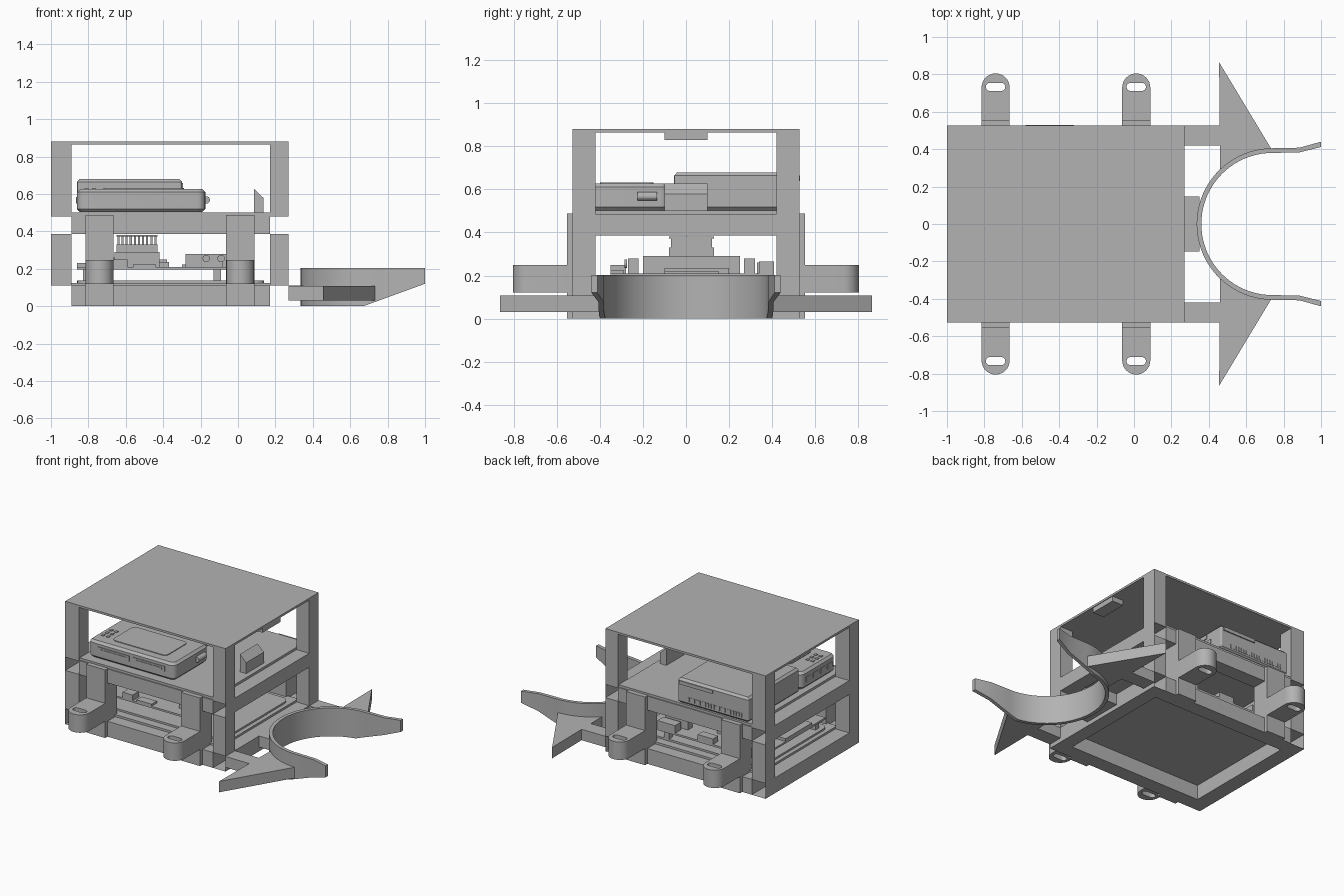
import bpy, bmesh, math
from mathutils import Vector

if "Cube" in bpy.data.objects:
    bpy.data.objects.remove(bpy.data.objects["Cube"], do_unlink=True)

grey = bpy.data.materials.new("neutral_grey")
grey.use_nodes = True
COLOUR = (0.45, 0.45, 0.45, 1)
grey.diffuse_color = COLOUR
grey.node_tree.nodes["Principled BSDF"].inputs["Base Color"].default_value = COLOUR


def finish(name, bm):
    bmesh.ops.recalc_face_normals(bm, faces=bm.faces)
    mesh = bpy.data.meshes.new(name)
    bm.to_mesh(mesh)
    bm.free()
    mesh.materials.append(grey)
    ob = bpy.data.objects.new(name, mesh)
    bpy.context.collection.objects.link(ob)
    return ob


def box(name, x, y, z, open_ends=False, bevel=0, round_corners=0):
    """Box from (min, max) pairs, optionally open along y or with softened edges."""
    bm = bmesh.new()
    bmesh.ops.create_cube(bm, size=1)
    for v in bm.verts:
        v.co = Vector([r[0] if c < 0 else r[1] for c, r in zip(v.co, (x, y, z))])
    if open_ends:
        bm.normal_update()
        ends = [f for f in bm.faces if abs(f.normal.y) > 0.9]
        bmesh.ops.delete(bm, geom=ends, context='FACES_ONLY')
    if round_corners:
        upright = [e for e in bm.edges if abs(e.verts[0].co.z - e.verts[1].co.z) > 0.001]
        bmesh.ops.bevel(bm, geom=upright, offset=round_corners, segments=5,
                        profile=0.5, affect='EDGES')
    if bevel:
        bm.normal_update()
        rims = {e for f in bm.faces if abs(f.normal.z) > 0.9 for e in f.edges}
        bmesh.ops.bevel(bm, geom=list(rims), offset=bevel, segments=1, affect='EDGES')
    return finish(name, bm)


def prism(name, loops, z0, z1, cut=None):
    """Extrude an outline, with optional holes, from z0 up to z1."""
    bm = bmesh.new()
    for loop in loops:
        vs = [bm.verts.new((px, py, z0)) for px, py in loop]
        for a, b in zip(vs, vs[1:] + vs[:1]):
            bm.edges.new((a, b))
    bmesh.ops.triangle_fill(bm, edges=bm.edges[:], use_beauty=True, use_dissolve=False)
    ext = bmesh.ops.extrude_face_region(bm, geom=bm.faces[:])
    for v in ext["geom"]:
        if isinstance(v, bmesh.types.BMVert):
            v.co.z = z1
    if cut:
        res = bmesh.ops.bisect_plane(bm, geom=bm.verts[:] + bm.edges[:] + bm.faces[:],
                                     plane_co=cut[0], plane_no=cut[1], clear_outer=True)
        rim = [e for e in res["geom_cut"] if isinstance(e, bmesh.types.BMEdge)]
        bmesh.ops.triangle_fill(bm, edges=rim, use_beauty=True)
    return finish(name, bm)


def arc(cx, cy, r, a0, a1, n=16):
    return [(cx + r * math.cos(math.radians(a0 + (a1 - a0) * i / n)),
             cy + r * math.sin(math.radians(a0 + (a1 - a0) * i / n))) for i in range(n + 1)]


def span(s, a, b):
    return tuple(sorted((s * a, s * b)))


XL, XR = (-1, -0.89), (0.17, 0.27)
YI, YO = 0.42, 0.527

# Frame: roof, corner posts and two tiers of rails
box("roof", (-1, 0.27), (-YO, YO), (0.865, 0.88))
for xn, xr in (("right", XL), ("left", XR)):
    for s, yn in ((-1, "front"), (1, "back")):
        for zn, zr in (("lower", (0.11, 0.385)), ("upper", (0.48, 0.865))):
            box(f"{zn}_post_{yn}_{xn}", xr, span(s, YI, YO), zr)
    for zn, zr in (("base", (0, 0.11)), ("shelf", (0.385, 0.485))):
        box(f"{zn}_side_rail_{xn}", xr, (-YO, YO), zr, open_ends=True)
for s, yn in ((-1, "front"), (1, "back")):
    for zn, zr in (("base", (0, 0.11)), ("shelf", (0.385, 0.485))):
        box(f"{zn}_rail_{yn}", (-0.89, 0.17), span(s, YI, YO), zr)
box("base_floor", (-0.89, 0.17), (-0.44, 0.44), (0.105, 0.125))
box("floor_step", (-0.86, 0.14), (-0.38, 0.38), (0.125, 0.138), round_corners=0.05)
box("shelf_plate", (-0.89, 0.17), (-0.52, 0.52), (0.485, 0.502))
box("roof_lip", (0.175, 0.265), (-0.1, 0.1), (0.83, 0.865))

# Mounting uprights with slotted lugs
for cx in (-0.74, 0.012):
    for s, yn in ((-1, "front"), (1, "back")):
        box(f"upright_{yn}", (cx - 0.075, cx + 0.075), span(s, YI, 0.553), (0, 0.488))
        outer = [(cx + 0.075, 0.55)] + arc(cx, 0.73, 0.075, 0, 180) + [(cx - 0.075, 0.55)]
        slot = arc(cx + 0.03, 0.733, 0.022, -90, 90, 8) + arc(cx - 0.03, 0.733, 0.022, 90, 270, 8)
        prism(f"lug_{yn}", [[(px, s * py) for px, py in lp] for lp in (outer, slot)], 0.12, 0.248)

# Curved bumper with flared tips, cut away underneath
CX = 0.74
outer = [(1, 0.44), (0.885, 0.408)] + arc(CX, 0, 0.405, 90, 270, 40) + [(0.885, -0.408), (1, -0.44)]
inner = [(1, -0.412), (0.885, -0.383)] + arc(CX, 0, 0.38, 270, 90, 40) + [(0.885, 0.383), (1, 0.412)]
bumper = prism("curved_bumper", [outer + inner], 0, 0.203, ((0.67, 0, 0), (0.12, 0, -0.33)))
box("bumper_tab", (0.27, 0.35), (-0.147, 0.147), (0.03, 0.11))
for s, yn in ((-1, "right"), (1, "left")):
    box(f"bumper_arm_{yn}", (0.27, 0.46), span(s, YI, YO), (0.03, 0.108))
    fin = [(0.455, 0.865), (0.735, 0.4)] + arc(CX, 0, 0.395, 92, 135, 12)
    prism(f"bumper_fin_{yn}", [[(px, s * py) for px, py in fin]], 0.03, 0.108)

# Wedge stop on the shelf
bm = bmesh.new()
side = [bm.verts.new((px, -0.1, pz)) for px, pz in
        ((0.085, 0.5), (0.135, 0.5), (0.135, 0.58), (0.085, 0.628))]
res = bmesh.ops.extrude_face_region(bm, geom=[bm.faces.new(side)])
for v in res["geom"]:
    if isinstance(v, bmesh.types.BMVert):
        v.co.y = 0.1
finish("wedge_stop", bm)

# Front hub with ports, raised lid and buttons
box("front_hub", (-0.86, -0.175), (-0.47, -0.08), (0.503, 0.627), bevel=0.016, round_corners=0.04)
box("hub_lid", (-0.72, -0.29), (-0.4, -0.15), (0.627, 0.632), round_corners=0.03)
for x0 in (-0.78, -0.5):
    box("hub_port_surround", (x0, x0 + 0.25), (-0.475, -0.46), (0.555, 0.592))
    box("hub_port_tongue", (x0 + 0.02, x0 + 0.23), (-0.479, -0.46), (0.567, 0.58))
for i in range(6):
    bx, by = -0.82 + 0.04 * (i % 2), -0.38 + 0.045 * (i // 2)
    box("hub_button", (bx, bx + 0.02), (by, by + 0.022), (0.627, 0.632))
for i in range(4):
    y0 = -0.42 + 0.08 * i
    box("hub_side_socket", (-0.865, -0.85), (y0, y0 + 0.05), (0.55, 0.585))
slot = prism("hub_side_plug", [arc(-0.17, 0, 0.02, 0, 360, 15)], -0.045, 0.045)
slot.rotation_euler = (math.pi / 2, 0, 0)
slot.location = (0, -0.18, 0.568)
slot.scale.x = 1.0

# Rear computer with ports on its left end and vents behind
box("rear_computer", (-0.86, -0.3), (-0.055, 0.522), (0.503, 0.68), bevel=0.015, round_corners=0.012)
for y0, y1, z0, z1 in ((0.1, 0.23, 0.63, 0.66), (0.25, 0.38, 0.63, 0.66), (0.1, 0.17, 0.56, 0.59),
                       (0.19, 0.27, 0.56, 0.61), (0.29, 0.36, 0.54, 0.575), (0.29, 0.36, 0.585, 0.62),
                       (0.38, 0.42, 0.54, 0.61)):
    box("computer_port", (-0.31, -0.294), (y0, y1), (z0, z1))
box("rear_port_cover", (-0.58, -0.32), (0.515, 0.53), (0.64, 0.665))
for i in range(20):
    x0 = -0.81 + 0.022 * i
    box("vent_rib", (x0, x0 + 0.011), (0.515, 0.526), (0.53, 0.56))

# Circuit board with its parts
box("circuit_board", (-0.86, -0.06), (-0.35, 0.41), (0.197, 0.21))
for px in (-0.81, -0.11):
    for py in (-0.3, 0.36):
        box("standoff", (px - 0.02, px + 0.02), (py - 0.02, py + 0.02), (0.125, 0.2))
box("processor_block", (-0.66, -0.42), (-0.2, 0.25), (0.21, 0.29))
box("cooler_base", (-0.65, -0.43), (-0.08, 0.13), (0.29, 0.33))
box("cooler_cap", (-0.65, -0.43), (-0.08, 0.13), (0.372, 0.382))
for i in range(10):
    x0 = -0.645 + 0.022 * i
    box("cooler_fin", (x0, x0 + 0.011), (-0.07, 0.12), (0.33, 0.372))
for x, y, h in (((-0.24, -0.06), (0.27, 0.32), 0.28), ((-0.2, -0.06), (0.34, 0.41), 0.265),
                ((-0.28, -0.08), (-0.27, -0.22), 0.28), ((-0.67, -0.59), (-0.35, -0.28), 0.25),
                ((-0.56, -0.44), (-0.35, -0.29), 0.225), ((-0.86, -0.78), (-0.2, 0.1), 0.23),
                ((-0.42, -0.37), (-0.1, 0.2), 0.235), ((-0.3, -0.1), (-0.1, 0.15), 0.222),
                ((-0.8, -0.66), (0.33, 0.41), 0.26), ((-0.5, -0.38), (0.35, 0.41), 0.25)):
    box("board_connector", x, y, (0.21, h))
for x in (-0.17, -0.09):
    ring = prism("round_jack", [arc(x, 0, 0.02, 0, 360, 15)], 0.275, 0.285)
    ring.rotation_euler = (math.pi / 2, 0, 0)
    ring.location = (0, 0, 0.255)

# Smooth shading on the curved parts
bpy.ops.object.select_all(action='DESELECT')
for ob in bpy.context.collection.objects:
    if ob.type == 'MESH' and ob.name.startswith(("curved_bumper", "lug", "front_hub")):
        ob.select_set(True)
        bpy.context.view_layer.objects.active = ob
bpy.ops.object.shade_smooth_by_angle(angle=math.radians(30))
